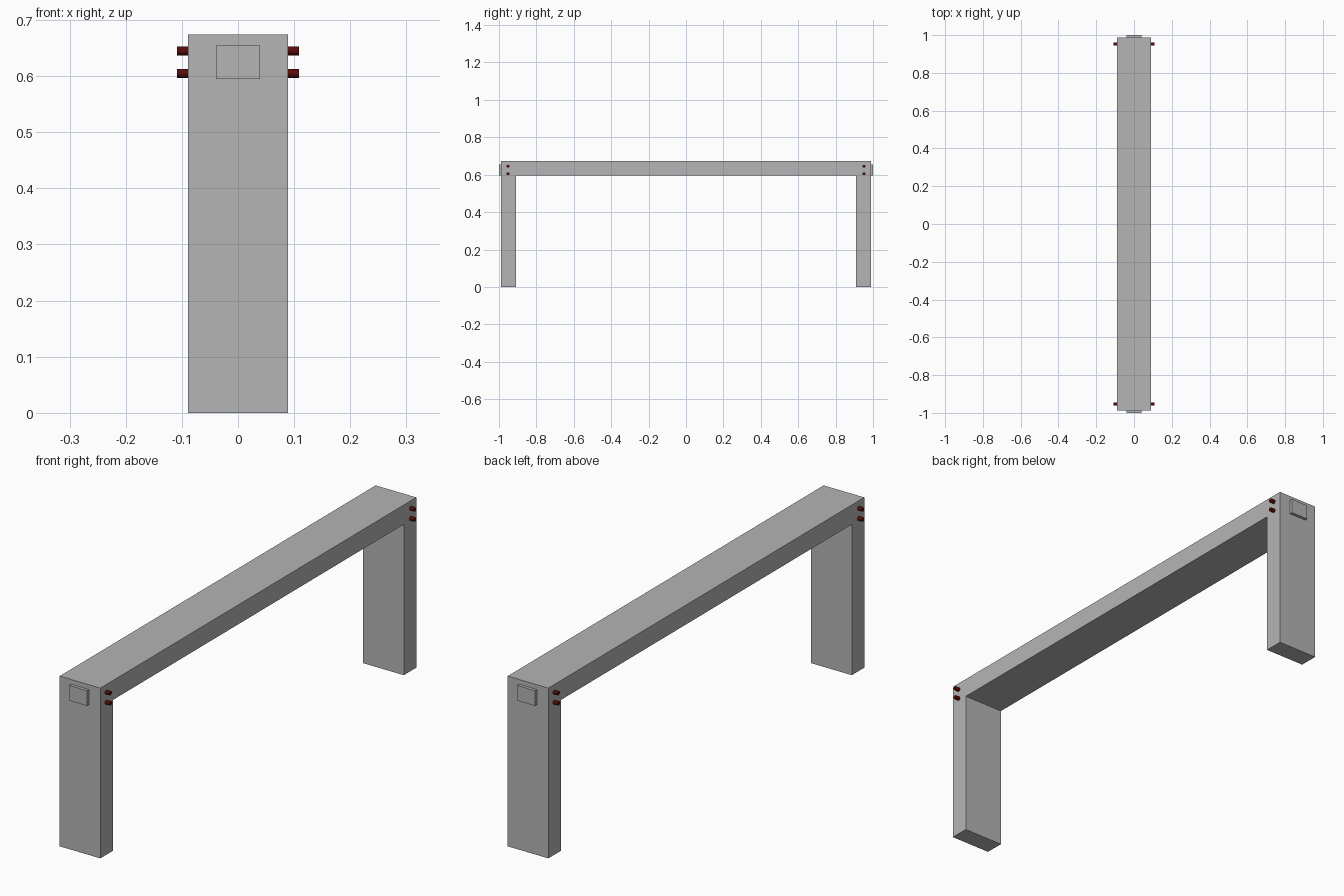
import bpy
import bmesh
import math
from mathutils import Matrix

cube = bpy.data.objects.get("Cube")
if cube:
    bpy.data.objects.remove(cube, do_unlink=True)


def material(name, color):
    mat = bpy.data.materials.new(name)
    mat.use_nodes = True
    mat.diffuse_color = color
    mat.node_tree.nodes["Principled BSDF"].inputs["Base Color"].default_value = color
    return mat


def add_object(name, bm, mat):
    bmesh.ops.recalc_face_normals(bm, faces=bm.faces)
    mesh = bpy.data.meshes.new(name)
    bm.to_mesh(mesh)
    bm.free()
    mesh.materials.append(mat)
    obj = bpy.data.objects.new(name, mesh)
    bpy.context.collection.objects.link(obj)
    return obj


def box(name, low, high, mat):
    bm = bmesh.new()
    bmesh.ops.create_cube(bm, size=1)
    for v in bm.verts:
        v.co = [(a + b) / 2 + c * (b - a) for a, b, c in zip(low, high, v.co)]
    return add_object(name, bm, mat)


def pin(name, start, end, y, z, radius, mat):
    bm = bmesh.new()
    turn = Matrix.Translation(((start + end) / 2, y, z)) @ Matrix.Rotation(math.pi / 2, 4, "Y")
    bmesh.ops.create_cone(bm, cap_ends=True, segments=12, radius1=radius,
                          radius2=radius, depth=abs(end - start), matrix=turn)
    return add_object(name, bm, mat)


grey = material("grey", (0.46, 0.46, 0.46, 1))
dark_red = material("dark red", (0.1, 0.003, 0.003, 1))

half_width, half_length, height = 0.089, 0.988, 0.674
inner, underside = 0.91, 0.597

# Arch frame: two legs and a crossbeam from one extruded profile
half = [(inner, underside), (inner, 0), (half_length, 0), (half_length, height)]
profile = half + [(-y, z) for y, z in reversed(half)]
bm = bmesh.new()
face = bm.faces.new([bm.verts.new((-half_width, y, z)) for y, z in profile])
extruded = bmesh.ops.extrude_face_region(bm, geom=[face], use_keep_orig=True)
moved = [g for g in extruded["geom"] if isinstance(g, bmesh.types.BMVert)]
bmesh.ops.translate(bm, verts=moved, vec=(2 * half_width, 0, 0))
add_object("arch_frame", bm, grey)

# End plates and side pins
for end, sy in (("front", -1), ("back", 1)):
    ys = sorted((sy * half_length, sy))
    box(f"{end}_end_plate", (-0.039, ys[0], 0.595), (0.039, ys[1], 0.655), grey)
    for side, sx in (("left", 1), ("right", -1)):
        for level, z in (("upper", 0.645), ("lower", 0.605)):
            pin(f"{end}_{side}_{level}_pin", sx * (half_width - 0.005), sx * 0.109,
                sy * 0.952, z, 0.008, dark_red)
